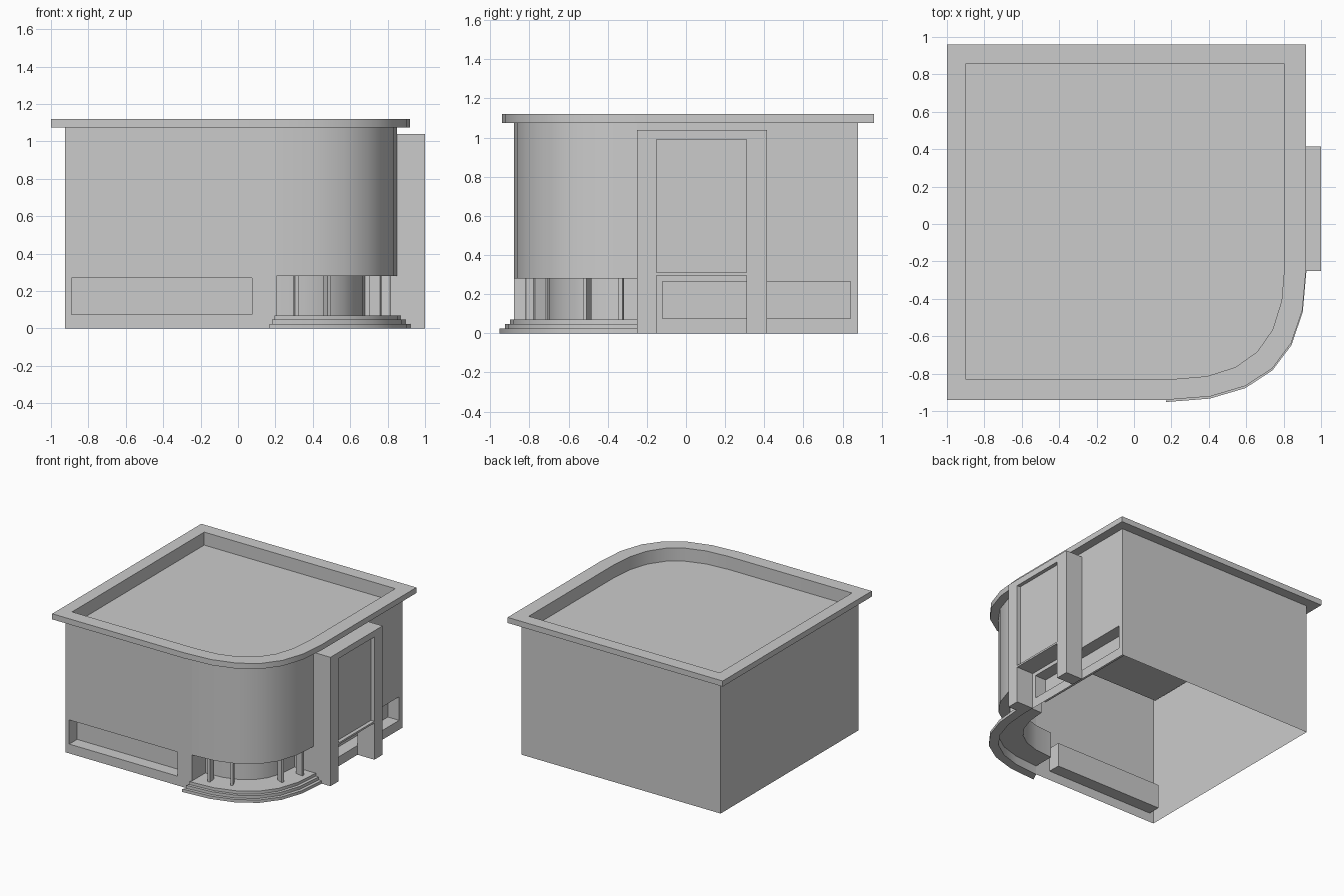
import bpy, bmesh, math
from mathutils import Vector, Matrix

cube = bpy.data.objects.get("Cube")
if cube:
    bpy.data.objects.remove(cube, do_unlink=True)

grey = bpy.data.materials.new("plain_grey")
grey.use_nodes = True
grey.diffuse_color = (0.6, 0.6, 0.6, 1)
grey.node_tree.nodes["Principled BSDF"].inputs["Base Color"].default_value = (0.6, 0.6, 0.6, 1)


def finish(name, bm, solid=False):
    bmesh.ops.remove_doubles(bm, verts=bm.verts, dist=0.0005)
    if solid:
        bmesh.ops.recalc_face_normals(bm, faces=bm.faces)
    mesh = bpy.data.meshes.new(name)
    bm.to_mesh(mesh)
    bm.free()
    mesh.materials.append(grey)
    obj = bpy.data.objects.new(name, mesh)
    bpy.context.collection.objects.link(obj)
    bpy.ops.object.select_all(action='DESELECT')
    obj.select_set(True)
    bpy.context.view_layer.objects.active = obj
    bpy.ops.object.shade_smooth_by_angle(angle=math.radians(30))
    return obj


def face(bm, points):
    return bm.faces.new([bm.verts.new(p) for p in points])


def at(points, z):
    return [(p[0], p[1], z) for p in points]


def bands(bm, a, b, closed=False):
    """Quads between two matching rows of points, a below b."""
    n = len(a)
    for i in range(n if closed else n - 1):
        j = (i + 1) % n
        face(bm, (a[i], a[j], b[j], b[i]))


def corner(start, end, k=0.69, steps=6):
    """Rounded corner that leaves along +x and arrives along +y."""
    s, e = Vector(start), Vector(end)
    c = Vector((e.x, s.y))
    h1, h2 = s.lerp(c, k), e.lerp(c, k)
    row = []
    for i in range(steps + 1):
        t = i / steps
        u = 1 - t
        row.append(tuple(s * u**3 + h1 * 3*u*u*t + h2 * 3*u*t*t + e * t**3))
    return row


def outline(left, front, right, back, start_x, end_y):
    return [(left, front)] + corner((start_x, front), (right, end_y)) + [(right, back), (left, back)]


def prism(name, points, z0, z1):
    bm = bmesh.new()
    f = face(bm, at(points, z0))
    new = bmesh.ops.extrude_face_region(bm, geom=[f])["geom"]
    bmesh.ops.translate(bm, verts=[v for v in new if isinstance(v, bmesh.types.BMVert)], vec=(0, 0, z1 - z0))
    return finish(name, bm, True)


def box(name, lo, hi):
    return prism(name, [(lo[0], lo[1]), (hi[0], lo[1]), (hi[0], hi[1]), (lo[0], hi[1])], lo[2], hi[2])


# Walls: an open shell with two window recesses and a curved entrance recess
WALL_TOP = 1.075
wall = outline(-0.925, -0.88, 0.85, 0.88, 0.205, -0.25)
curve = wall[1:8]
bm = bmesh.new()


def plain(row):
    bands(bm, at(row, 0), at(row, WALL_TOP))


def recessed(row, inner, z0, z1):
    bands(bm, at(row, 0), at(row, z0))
    bands(bm, at(row, z1), at(row, WALL_TOP))
    bands(bm, at(row, z0), at(inner, z0))
    bands(bm, at(inner, z0), at(inner, z1))
    bands(bm, at(inner, z1), at(row, z1))
    for a, b in ((row[0], inner[0]), (inner[-1], row[-1])):
        bands(bm, at((a, b), z0), at((a, b), z1))


plain([wall[0], (-0.89, -0.88)])
recessed([(-0.89, -0.88), (0.075, -0.88)], [(-0.89, -0.78), (0.075, -0.78)], 0.075, 0.27)
plain([(0.075, -0.88), curve[0]])
recessed(curve, corner((0.205, -0.71), (0.68, -0.25)), 0.07, 0.28)
plain([curve[-1], (0.85, -0.12)])
recessed([(0.85, -0.12), (0.85, 0.84)], [(0.75, -0.12), (0.75, 0.84)], 0.075, 0.265)
plain([(0.85, 0.84), wall[8], wall[9], wall[0]])
finish("walls", bm)

# Roof slab with sunken deck
outer = outline(-1, -0.94, 0.92, 0.96, 0.174, -0.24)
inner = outline(-0.9, -0.83, 0.805, 0.855, 0.2, -0.22)
bm = bmesh.new()
bands(bm, at(wall, WALL_TOP), at(outer, WALL_TOP), True)
for f in bm.faces:
    f.normal_flip()
bands(bm, at(outer, WALL_TOP), at(outer, 1.12), True)
bands(bm, at(outer, 1.12), at(inner, 1.12), True)
bands(bm, at(inner, 1.12), at(inner, 1.015), True)
face(bm, at(inner, 1.015))
finish("roof_slab", bm)

# Curved entrance steps
for i, off in enumerate((0.072, 0.045, 0.02)):
    edge = corner((0.205 - off / 2, -0.88 - off), (0.85 + off, -0.25))
    prism(f"entrance_step_{i + 1}", edge + curve[::-1], i * 0.0235, (i + 1) * 0.0235)

# Entrance mullions
for i, (x, y, turn) in enumerate(((0.31, -0.79, 8), (0.475, -0.75, 25), (0.735, -0.505, 65), (0.785, -0.33, 82))):
    m = box(f"entrance_mullion_{i + 1}", (-0.01, -0.03, 0.07), (0.01, 0.03, 0.28))
    m.matrix_world = Matrix.Translation((x, y, 0)) @ Matrix.Rotation(math.radians(turn), 4, 'Z')

# Side portal: arch profile pushed out along x, then panel and sill
arch = [(-0.25, 0), (-0.15, 0), (-0.15, 0.99), (0.31, 0.99), (0.31, 0), (0.415, 0), (0.415, 1.04), (-0.25, 1.04)]
bm = bmesh.new()
f = face(bm, [(0.85, y, z) for y, z in arch])
new = bmesh.ops.extrude_face_region(bm, geom=[f])["geom"]
bmesh.ops.translate(bm, verts=[v for v in new if isinstance(v, bmesh.types.BMVert)], vec=(0.15, 0, 0))
finish("portal_frame", bm, True)
box("portal_panel", (0.85, -0.15, 0.31), (0.97, 0.31, 0.99))
box("portal_sill", (0.85, -0.15, 0.295), (1.0, 0.31, 0.31))
